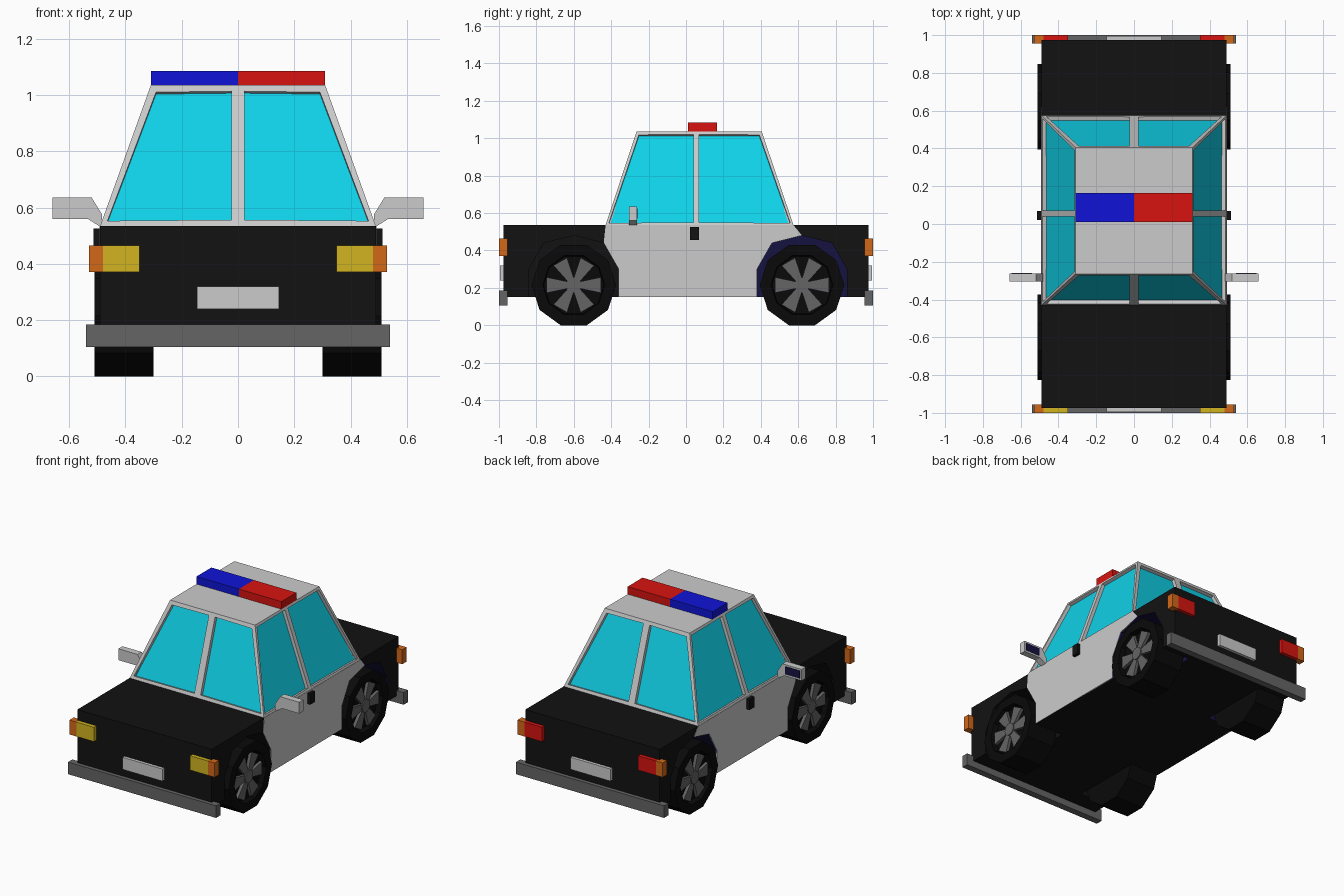
import bpy, bmesh, math
from mathutils import Vector

if "Cube" in bpy.data.objects:
    bpy.data.objects.remove(bpy.data.objects["Cube"])


def material(name, r, g, b):
    m = bpy.data.materials.new(name)
    m.diffuse_color = (r, g, b, 1)
    m.use_nodes = True
    m.node_tree.nodes["Principled BSDF"].inputs["Base Color"].default_value = m.diffuse_color
    return m


black = material("black_paint", .006, .006, .006)
rubber = material("rubber", .003, .003, .003)
light = material("light_grey", .55, .55, .55)
dark = material("dark_grey", .13, .13, .13)
glass = material("glass", .005, .65, .82)
navy = material("navy", .008, .006, .05)
red = material("red", .68, .007, .005)
blue = material("blue", .005, .007, .68)
yellow = material("yellow", .65, .46, .015)
orange = material("orange", .65, .14, .01)


def finish(name, bm, *mats):
    bmesh.ops.recalc_face_normals(bm, faces=bm.faces[:])
    me = bpy.data.meshes.new(name)
    bm.to_mesh(me)
    bm.free()
    for m in mats:
        me.materials.append(m)
    ob = bpy.data.objects.new(name, me)
    bpy.context.collection.objects.link(ob)
    return ob


def add_prism(bm, pts, axis, a, b):
    """Extrude a 2D outline along x (points are y,z) or y (points are x,z)."""
    def at(p, d):
        return (d, p[0], p[1]) if axis == 'x' else (p[0], d, p[1])
    lo = [bm.verts.new(at(p, a)) for p in pts]
    hi = [bm.verts.new(at(p, b)) for p in pts]
    caps = [bm.faces.new(lo), bm.faces.new(hi)]
    for i in range(len(pts)):
        j = (i + 1) % len(pts)
        bm.faces.new((lo[i], lo[j], hi[j], hi[i]))
    return caps


def prism(name, pts, axis, a, b, mat):
    bm = bmesh.new()
    add_prism(bm, pts, axis, a, b)
    return finish(name, bm, mat)


def box(name, x0, x1, y0, y1, z0, z1, mat):
    return prism(name, [(x0, z0), (x1, z0), (x1, z1), (x0, z1)], 'y', y0, y1, mat)


# Lower body with four wheel wells
FRONT, REAR = -.60, .62
body = box("body", -.49, .49, -.975, .975, .15, .535, black)
ARCH = [(.24, .05), (.24, .30), (.16, .44), (0, .48), (-.16, .44), (-.24, .30), (-.24, .05)]
for yc, mat in ((FRONT, black), (REAR, navy)):
    for s in (-1, 1):
        cutter = prism("wheel_well_cutter", [(yc + y, z) for y, z in ARCH], 'x', s * .28, s * .6, mat)
        cutter.hide_render = True
        cutter.display_type = 'WIRE'
        mod = body.modifiers.new("wheel_well", 'BOOLEAN')
        mod.operation, mod.object, mod.solver = 'DIFFERENCE', cutter, 'EXACT'
        mod.material_mode = 'TRANSFER'

# Cabin: tapered block, each side split in two panes, inset and recessed
def ring(x, y0, ym, y1, z):
    return [Vector(p + (z,)) for p in ((-x, y0), (0, y0), (x, y0), (x, ym), (x, y1), (0, y1), (-x, y1), (-x, ym))]


bm = bmesh.new()
low = [bm.verts.new(v) for v in ring(.49, -.43, .055, .575, .535)]
top = [bm.verts.new(v) for v in ring(.31, -.265, .055, .405, 1.035)]
bm.faces.new(top)
bm.faces.new(low[::-1])
panes = [bm.faces.new((low[i], low[(i + 1) % 8], top[(i + 1) % 8], top[i])) for i in range(8)]
bm.normal_update()
for i, pane in enumerate(panes):
    side = i in (2, 3, 6, 7)
    bmesh.ops.inset_individual(bm, faces=[pane], thickness=.022 if side else .032)
    bm.normal_update()
    # recess the pane behind its frame
    inner = bmesh.ops.extrude_discrete_faces(bm, faces=[pane])["faces"][0]
    bmesh.ops.translate(bm, verts=inner.verts[:], vec=inner.normal * -.022)
    inner.material_index = 1
finish("cabin", bm, light, glass)

# Roof light bar
box("roof_light_blue", -.31, 0, .01, .165, 1.03, 1.085, blue)
box("roof_light_red", 0, .31, .01, .165, 1.03, 1.085, red)

# Bumpers, plates and lamps at both ends
for e, end, lamp in ((-1, "front", yellow), (1, "rear", red)):
    box(end + "_bumper", -.54, .54, e * .955, e, .105, .185, dark)
    box(end + "_plate", -.145, .145, e * .97, e * .995, .24, .32, light)
    for s in (-1, 1):
        box(end + "_lamp", s * .35, s * .48, e * .96, e, .37, .465, lamp)
        box(end + "_side_lamp", s * .48, s * .53, e * .955, e, .37, .465, orange)

# Doors, handles and wing mirrors on both sides
DOOR = [(-.43, .535), (-.44, .44), (-.36, .30), (-.36, .15), (.38, .15), (.38, .30),
        (.46, .44), (.62, .48), (.575, .535)]
MIRROR = [(.66, .56), (.66, .635), (.52, .635), (.483, .575), (.483, .535), (.495, .535), (.535, .56)]
for s in (-1, 1):
    prism("door_panel", DOOR, 'x', s * .486, s * .492, light)
    box("door_handle", s * .485, s * .514, .022, .07, .455, .525, black)
    prism("wing_mirror", [(s * x, z) for x, z in MIRROR], 'y', -.305, -.262, light)
    box("mirror_glass", s * .54, s * .648, -.27, -.26, .572, .624, navy)

# Wheels: ten-sided tyre with recessed face, six flared spokes and a hub
def polygon(n, r, yc, zc, start):
    return [(yc + r * math.cos(start + math.tau * k / n), zc + r * math.sin(start + math.tau * k / n))
            for k in range(n)]


SPOKE = [(.03, -.018), (.145, -.042), (.145, .042), (.03, .018)]
for yc, end in ((FRONT, "front"), (REAR, "rear")):
    zc = .215
    for s in (-1, 1):
        bm = bmesh.new()
        outer = add_prism(bm, polygon(10, .226, yc, zc, 0), 'x', s * .30, s * .51)[1]
        bmesh.ops.recalc_face_normals(bm, faces=bm.faces[:])
        bmesh.ops.inset_individual(bm, faces=[outer], thickness=.06)
        bmesh.ops.inset_individual(bm, faces=[outer], thickness=.005, depth=-.035)
        finish(end + "_tyre", bm, rubber)
        bm = bmesh.new()
        for k in range(6):
            c, n = math.cos(k * math.pi / 3), math.sin(k * math.pi / 3)
            pts = [(yc + u * c - v * n, zc + u * n + v * c) for u, v in SPOKE]
            add_prism(bm, pts, 'x', s * .47, s * .495)
        add_prism(bm, polygon(10, .042, yc, zc, 0), 'x', s * .47, s * .502)
        finish(end + "_wheel_spokes", bm, dark)
